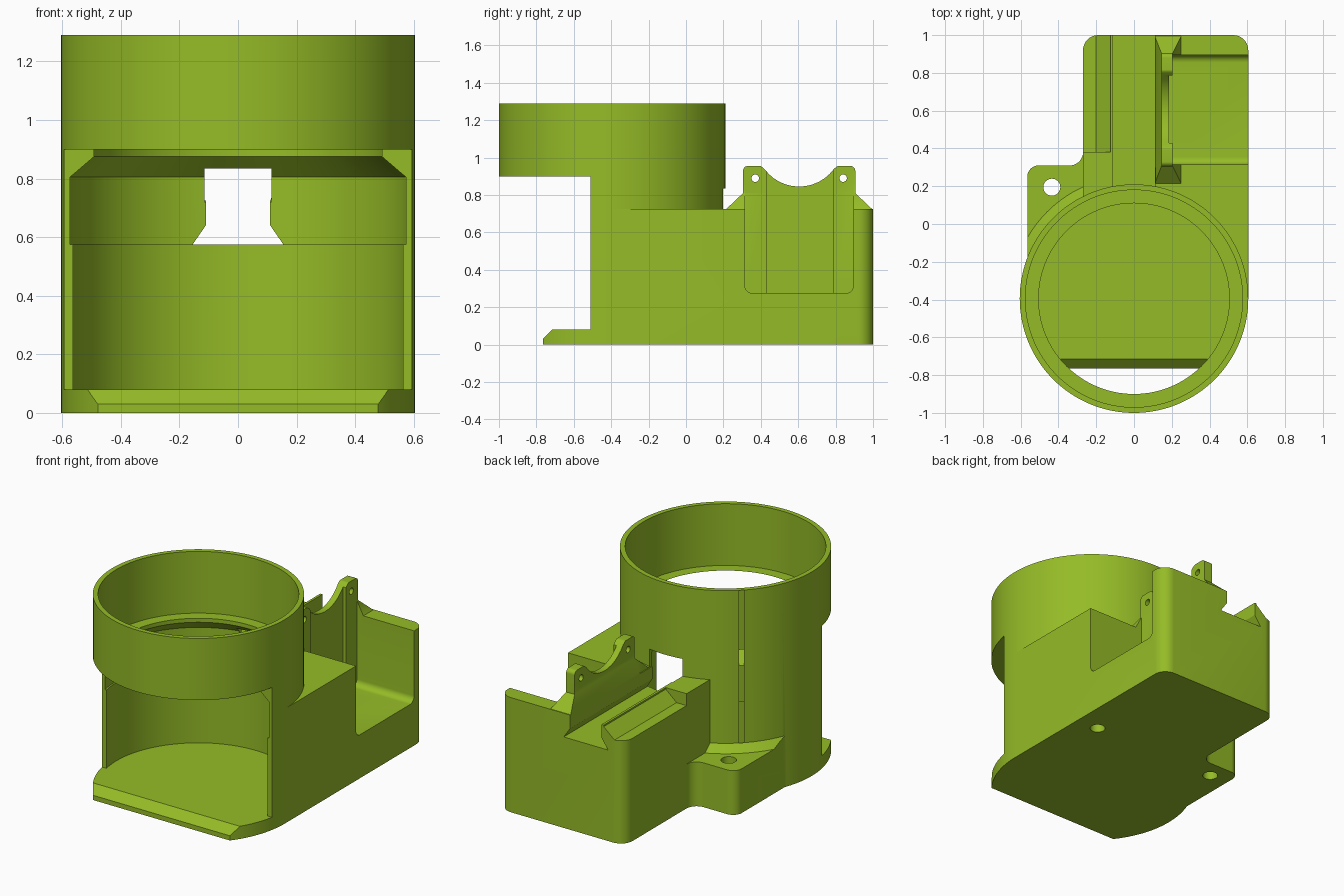
import bpy, bmesh, math
from mathutils import Vector

if "Cube" in bpy.data.objects:
    bpy.data.objects.remove(bpy.data.objects["Cube"])

CY = -0.395   # centre of the round barrel in y
R = 0.605     # barrel outer radius


def finish(name, bm):
    bmesh.ops.remove_doubles(bm, verts=bm.verts, dist=1e-5)
    bmesh.ops.recalc_face_normals(bm, faces=bm.faces)
    me = bpy.data.meshes.new(name)
    bm.to_mesh(me)
    bm.free()
    ob = bpy.data.objects.new(name, me)
    bpy.context.collection.objects.link(ob)
    return ob


def rounded(pts, steps=8):
    """Corners given as (a, b, radius) become arcs."""
    out, n = [], len(pts)
    for i, p in enumerate(pts):
        c = Vector(p[:2])
        if len(p) < 3:
            out.append(c)
            continue
        u = (Vector(pts[i - 1][:2]) - c).normalized()
        v = (Vector(pts[(i + 1) % n][:2]) - c).normalized()
        half = u.angle(v) / 2
        mid = c + (u + v).normalized() * (p[2] / math.sin(half))
        s = c + u * (p[2] / math.tan(half)) - mid
        e = c + v * (p[2] / math.tan(half)) - mid
        sweep = s.angle_signed(e)
        for k in range(steps + 1):
            a = -sweep * k / steps
            out.append(mid + Vector((s.x * math.cos(a) - s.y * math.sin(a),
                                     s.x * math.sin(a) + s.y * math.cos(a))))
    return out


def prism(name, pts, axis, lo, hi):
    """Extrude a profile along an axis (x: yz profile, y: xz, z: xy)."""
    place = {'x': lambda a, b, d: (d, a, b), 'y': lambda a, b, d: (a, d, b),
             'z': lambda a, b, d: (a, b, d)}[axis]
    bm = bmesh.new()
    rings = [[bm.verts.new(place(a, b, d)) for a, b in rounded(pts)] for d in (lo, hi)]
    n = len(rings[0])
    for r in rings:
        bm.faces.new(r)
    for i in range(n):
        j = (i + 1) % n
        bm.faces.new((rings[0][i], rings[0][j], rings[1][j], rings[1][i]))
    return finish(name, bm)


def lathe(name, profile, x=0, y=CY, seg=128):
    """Stack of circles from (radius, z) pairs, capped at both ends."""
    bm = bmesh.new()
    rings = [[bm.verts.new((x + r * math.cos(math.tau * k / seg),
                            y + r * math.sin(math.tau * k / seg), z))
              for k in range(seg)] for r, z in profile]
    bm.faces.new(rings[0])
    bm.faces.new(rings[-1])
    for a, b in zip(rings, rings[1:]):
        for k in range(seg):
            j = (k + 1) % seg
            bm.faces.new((a[k], a[j], b[j], b[k]))
    return finish(name, bm)


def rect(a0, b0, a1, b1):
    return [(a0, b0), (a1, b0), (a1, b1), (a0, b1)]


def combine(ob, other, op):
    m = ob.modifiers.new(op, 'BOOLEAN')
    m.operation, m.solver, m.object = op, 'EXACT', other
    bpy.context.view_layer.objects.active = ob
    bpy.ops.object.modifier_apply(modifier=m.name)
    bpy.data.objects.remove(other)


# Barrel
housing = lathe("housing", [(R, 0), (R, 1.29)])

# Rear block
block = prism("block", [(-0.27, CY), (R, CY), (R, 1, 0.08), (-0.27, 1, 0.08)], 'z', 0, 0.725)
combine(housing, block, 'UNION')

# Screw flange on the left, with sloped skirt against the barrel
flange_pts = [(-0.1, -0.3), (-0.1, 0.381), (-0.27, 0.381), (-0.27, 0.31, 0.07),
              (-0.565, 0.31, 0.06), (-0.565, -0.3)]
skirt = lathe("skirt", [(0.66, 0.27), (0.60, 0.33)])
combine(skirt, prism("clip", flange_pts, 'z', 0.1, 0.5), 'INTERSECT')
combine(housing, prism("flange", flange_pts, 'z', 0, 0.28), 'UNION')
combine(housing, skirt, 'UNION')

# Sloped foot of the bracket plate
bm = bmesh.new()
for x0, x1, y0, y1, z in ((0.11, 0.25, 0.215, 0.995, 0.725), (0.145, 0.205, 0.305, 0.905, 0.81)):
    for x, y in rect(x0, y0, x1, y1):
        bm.verts.new((x, y, z))
        if z < 0.8:
            bm.verts.new((x, y, 0.68))
bmesh.ops.convex_hull(bm, input=bm.verts)
combine(housing, finish("bracket_foot", bm), 'UNION')

# Bracket plate with scooped top
scoop = [(0.605 + 0.23 * math.sin(a), 1.075 - 0.23 * math.cos(a))
         for a in [math.radians(-54 + 9 * k) for k in range(13)]]
plate = prism("bracket_plate", [(0.305, 0.6), (0.305, 0.955, 0.025), (0.4, 0.955, 0.02)]
              + scoop + [(0.81, 0.955, 0.02), (0.905, 0.955, 0.025), (0.905, 0.6)],
              'x', 0.145, 0.205)
combine(housing, plate, 'UNION')

cutters = [
    # stepped bore with inner ledge
    lathe("bore", [(0.575, 0.08), (0.575, 0.575), (0.585, 0.575), (0.585, 0.805),
                   (0.505, 0.875), (0.505, 0.9), (0.575, 0.9), (0.575, 1.4)]),
    # open front and bevelled front lip
    prism("front_opening", [(-1.2, -0.1), (-0.765, -0.1), (-0.765, 0.03), (-0.715, 0.08),
                            (-0.51, 0.08), (-0.51, 0.9), (-1.2, 0.9)], 'x', -1, 1),
    # dovetail channel and window above it
    prism("dovetail", [(-0.155, 0.575), (0.155, 0.575), (0.11, 0.64), (0.11, 0.78),
                       (-0.11, 0.78), (-0.11, 0.64)], 'y', -0.1, 1.2),
    prism("window", rect(-0.115, 0.72, 0.115, 0.835), 'y', -0.1, 0.3),
    # side pocket and shallow recess behind it
    prism("pocket", [(0.315, 0.275, 0.04), (0.895, 0.275, 0.04), (0.895, 1.1), (0.315, 1.1)],
          'x', 0.205, 0.8),
    prism("recess", rect(0.43, 0.275, 0.785, 1.1), 'x', 0.185, 0.3),
    # lowered step left of the channel
    prism("step", [(-0.4, 0.65), (-0.2, 0.65), (-0.125, 0.715), (-0.125, 0.8), (-0.4, 0.8)],
          'y', 0.38, 1.2),
    # screw holes
    lathe("flange_hole", [(0.045, -0.1), (0.045, 0.5)], -0.435, 0.195, 32),
    lathe("blind_hole", [(0.045, -0.1), (0.045, 0.3)], 0.45, 0.195, 32),
]
# Pin holes in the bracket ears
for y in (0.37, 0.84):
    ring = [(y + 0.02 * math.cos(math.tau * k / 20), 0.89 + 0.02 * math.sin(math.tau * k / 20))
            for k in range(20)]
    cutters.append(prism("pin_hole", ring, 'x', 0.1, 0.3))
for c in cutters:
    combine(housing, c, 'DIFFERENCE')

# Green plastic and shading
mat = bpy.data.materials.new("green_plastic")
mat.diffuse_color = (0.3, 0.5, 0.02, 1)
mat.use_nodes = True
mat.node_tree.nodes["Principled BSDF"].inputs["Base Color"].default_value = mat.diffuse_color
housing.data.materials.clear()
housing.data.materials.append(mat)
bpy.ops.object.select_all(action='DESELECT')
housing.select_set(True)
bpy.context.view_layer.objects.active = housing
bpy.ops.object.shade_smooth_by_angle(angle=math.radians(30))
